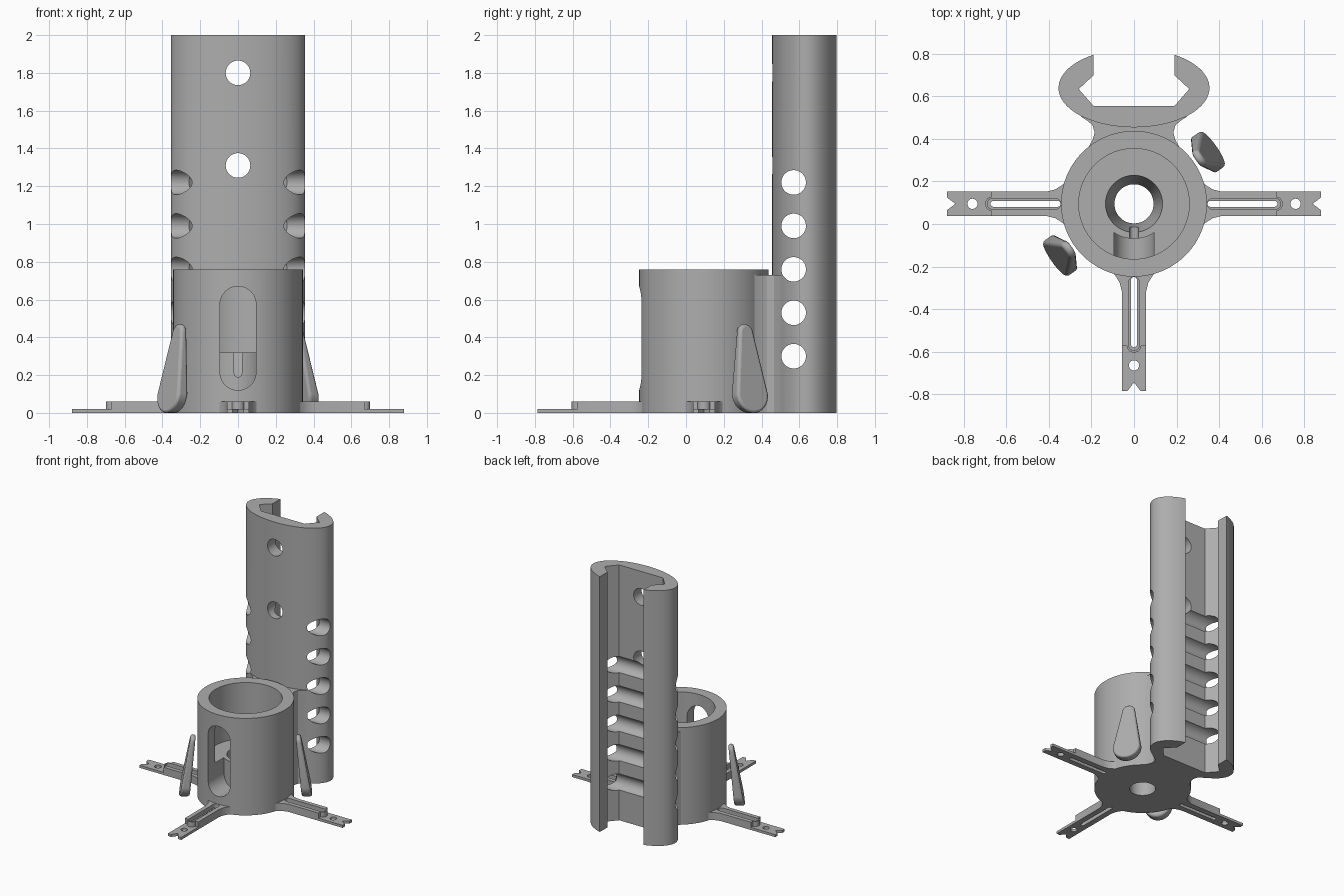
import bpy, bmesh, math
from mathutils import Matrix

cube = bpy.data.objects.get("Cube")
if cube:
    bpy.data.objects.remove(cube)

grey = bpy.data.materials.new("plain_grey")
grey.use_nodes = True
grey.diffuse_color = (0.42, 0.42, 0.42, 1)
grey.node_tree.nodes["Principled BSDF"].inputs["Base Color"].default_value = (0.42, 0.42, 0.42, 1)

AXIS_Y = 0.095          # centre line of the cup
CENTRE = Matrix.Translation((0, AXIS_Y, 0))


def add_object(name, bm, matrix=Matrix()):
    bmesh.ops.recalc_face_normals(bm, faces=bm.faces)
    bm.transform(matrix)
    mesh = bpy.data.meshes.new(name)
    bm.to_mesh(mesh)
    bm.free()
    mesh.materials.append(grey)
    obj = bpy.data.objects.new(name, mesh)
    bpy.context.collection.objects.link(obj)
    return obj


def prism(name, outline, z0, z1, matrix=Matrix()):
    bm = bmesh.new()
    face = bm.faces.new([bm.verts.new((x, y, z0)) for x, y in outline])
    out = bmesh.ops.extrude_face_region(bm, geom=[face])
    for v in out["geom"]:
        if isinstance(v, bmesh.types.BMVert):
            v.co.z = z1
    return add_object(name, bm, matrix)


def lathe(name, profile, steps=96):
    """Solid of revolution from (radius, z) points, closed on the axis or as a ring."""
    bm = bmesh.new()
    rings = [[bm.verts.new((r * math.cos(2 * math.pi * i / steps), r * math.sin(2 * math.pi * i / steps), z))
              for i in range(steps)] for r, z in profile]
    for a, b in zip(rings, rings[1:] + rings[:1]):
        for i in range(steps):
            j = (i + 1) % steps
            bm.faces.new((a[i], a[j], b[j], b[i]))
    return add_object(name, bm, CENTRE)


def arc(cx, cy, rx, ry, a0, a1, n=24):
    return [(cx + rx * math.cos(math.radians(a0 + (a1 - a0) * i / n)),
             cy + ry * math.sin(math.radians(a0 + (a1 - a0) * i / n))) for i in range(n + 1)]


def stadium(u0, u1, r, n=24):
    """Rounded slot outline along x, end to end from u0 to u1."""
    return arc(u1 - r, 0, r, r, -90, 90, n) + arc(u0 + r, 0, r, r, 90, 270, n)


def circle(x, y, r):
    return arc(x, y, r, r, 0, 360, 48)[:-1]


def cut(obj, *cutters):
    bpy.context.view_layer.objects.active = obj
    for cutter in cutters:
        mod = obj.modifiers.new("cut", 'BOOLEAN')
        mod.operation, mod.solver, mod.object = 'DIFFERENCE', 'EXACT', cutter
        bpy.ops.object.modifier_apply(modifier=mod.name)
        bpy.data.objects.remove(cutter)


def smooth(obj, degrees=30):
    bpy.ops.object.select_all(action='DESELECT')
    obj.select_set(True)
    bpy.context.view_layer.objects.active = obj
    bpy.ops.object.shade_smooth_by_angle(angle=math.radians(degrees))


# Cup with a thick floor, tapered drain, front window and pocket
cup = lathe("cup", [(0.092, 0), (0.343, 0), (0.343, 0.76), (0.26, 0.76),
                    (0.26, 0.32), (0.134, 0.32), (0.092, 0.1)])
# local x -> z, local y -> x, local z -> y
UPRIGHT = Matrix(((0, 1, 0, 0), (0, 0, 1, 0), (1, 0, 0, 0), (0, 0, 0, 1)))
window = prism("window_cutter", stadium(0.12, 0.67, 0.095), -0.4, 0.06, UPRIGHT)
core = prism("pocket_core", circle(0, AXIS_Y, 0.165), -0.1, 1)
cut(window, core)
drain_slot = prism("drain_slot_cutter", stadium(0.19, 0.5, 0.02), -0.15, AXIS_Y, UPRIGHT)
cut(cup, window, drain_slot)
smooth(cup)

# Tall open-backed column with an angular channel
half = [(0.19, 0.79), (0.19, 0.70), (0.26, 0.635), (0.19, 0.555)]
tip = math.degrees(math.acos(0.19 / 0.355))
column_outline = arc(0, 0.64, 0.355, 0.185, 180 - tip, 360 + tip, 96)
column_outline += half + [(-x, y) for x, y in reversed(half)]
column = prism("column", column_outline, 0, 2)
ACROSS = Matrix(((0, 0, 1, 0), (1, 0, 0, 0), (0, 1, 0, 0), (0, 0, 0, 1)))
for i in range(5):
    cut(column, prism("side_hole", circle(0.57, 0.3 + 0.23 * i, 0.065), -0.6, 0.6, ACROSS))
for z in (1.31, 1.8):
    cut(column, prism("front_hole", circle(z, 0, 0.065), 0.3, 0.65, UPRIGHT))
smooth(column)

# Flared neck between cup and column
side = [(0.215, 0.36), (0.195, 0.395), (0.185, 0.43), (0.195, 0.465), (0.225, 0.49), (0.25, 0.505)]
neck = prism("neck", side + [(-x, y) for x, y in reversed(side)], 0, 0.73)
smooth(neck)

# Three slotted legs
for name, angle in (("left_leg", 0), ("right_leg", 180), ("front_leg", -90)):
    spin = CENTRE @ Matrix.Rotation(math.radians(angle), 4, 'Z')
    flare = [(0.31, 0.12), (0.335, 0.09), (0.37, 0.068), (0.41, 0.0575)]

    def mirrored(points):
        return points + [(x, -y) for x, y in reversed(points) if y]

    foot = prism(name + "_foot", mirrored([(0.6, 0.0575), (0.88, 0.0575), (0.88, 0.03), (0.84, 0)]), 0, 0.02, spin)
    cut(foot, prism("screw_hole", circle(0.76, 0, 0.024), -0.1, 0.1, spin),
        prism("foot_slot", stadium(0.3, 0.675, 0.014), -0.1, 0.1, spin))
    body = prism(name + "_body", mirrored(flare + [(0.67, 0.0575), (0.67, 0.033)]
                 + [p for p in arc(0.67, 0, 0.03, 0.033, 75, 0, 6)]), 0, 0.06, spin)
    cut(body, prism("slot", stadium(0.345, 0.675, 0.014), -0.1, 0.1, spin),
        prism("slot_recess", stadium(0.345, 0.69, 0.025), 0.03, 0.1, spin))
    smooth(body)

# Two leaning teardrop paddles beside the cup
outline = arc(0, 0.1, 0.1, 0.1, 180, 360, 16) + arc(0, 0.425, 0.045, 0.045, 0, 180, 12)
TANGENT = Matrix(((0, 0, 1, 0), (1, 0, 0, 0), (0, 1, 0, 0), (0, 0, 0, 1)))
for name, angle in (("left_paddle", 35), ("right_paddle", 215)):
    paddle = prism(name, outline, 0, 1, TANGENT)
    for v in paddle.data.vertices:
        h = v.co.z / 0.47
        v.co.x = 0.475 - 0.085 * h if v.co.x > 0.5 else 0.4 - 0.045 * h
    paddle.data.transform(CENTRE @ Matrix.Rotation(math.radians(angle), 4, 'Z'))
    bevel = paddle.modifiers.new("soft_edges", 'BEVEL')
    bevel.width, bevel.segments, bevel.limit_method = 0.015, 3, 'ANGLE'
    bevel.angle_limit = math.radians(50)
    smooth(paddle, 40)
